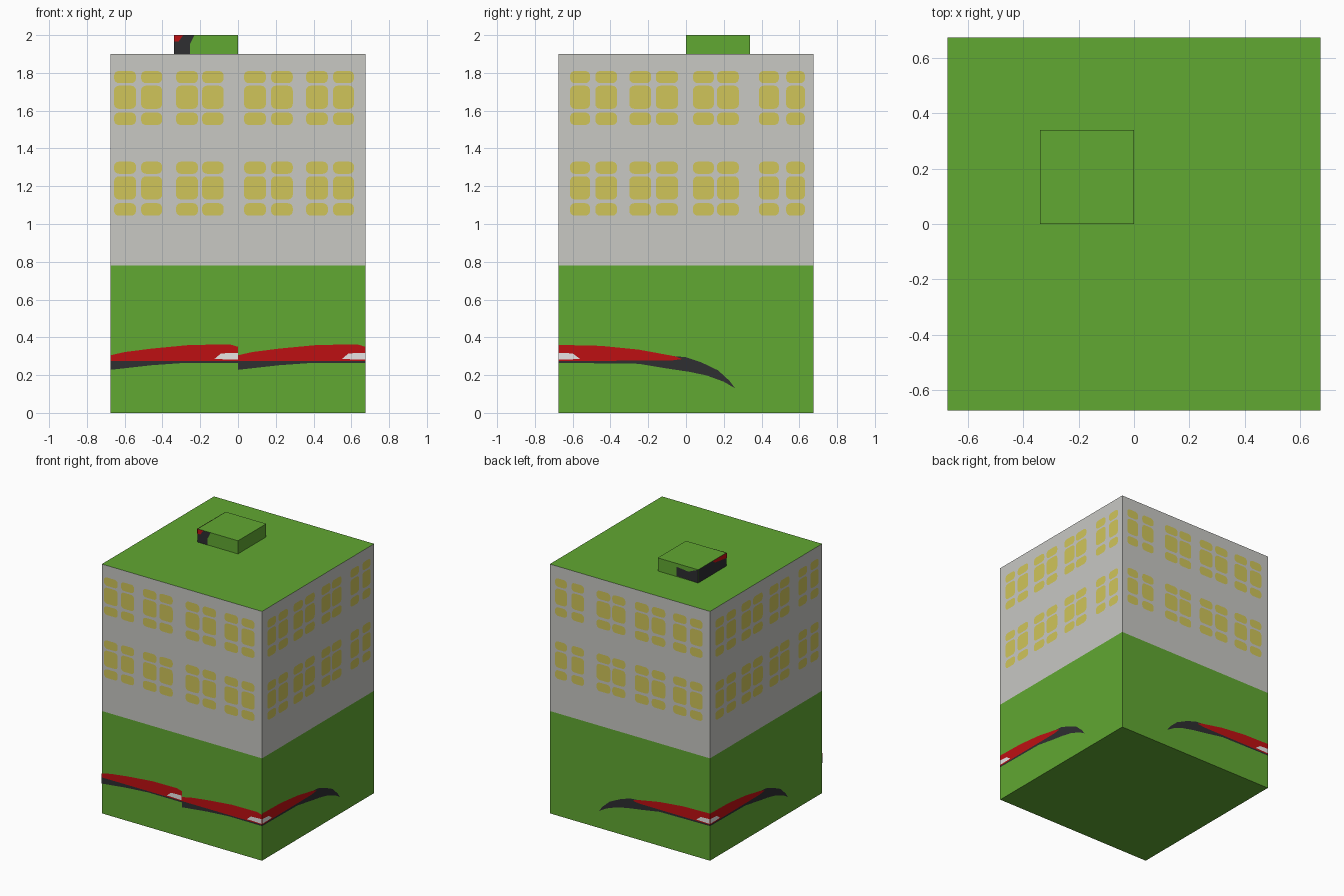
import bpy, bmesh, math
from mathutils import Vector

if "Cube" in bpy.data.objects:
    bpy.data.objects.remove(bpy.data.objects["Cube"])

H, TOP, BAND = 0.675, 1.9, 0.78


def mat(name, rgb):
    lin = [((c / 255 + 0.055) / 1.055) ** 2.4 if c > 10 else c / 255 / 12.92 for c in rgb]
    m = bpy.data.materials.new(name)
    m.diffuse_color = (*lin, 1)
    m.use_nodes = True
    m.node_tree.nodes["Principled BSDF"].inputs["Base Color"].default_value = m.diffuse_color
    return m


GREEN = mat("green", (97, 168, 50))
GREY = mat("light grey", (200, 200, 196))
YELLOW = mat("window yellow", (208, 197, 90))
RED = mat("red", (190, 16, 18))
BLACK = mat("black", (46, 46, 49))
WHITE = mat("white", (238, 236, 236))


def finish(bm, name, mats):
    me = bpy.data.meshes.new(name)
    bm.to_mesh(me)
    bm.free()
    for m in mats:
        me.materials.append(m)
    ob = bpy.data.objects.new(name, me)
    bpy.context.collection.objects.link(ob)
    return ob


def box(bm, x0, x1, y0, y1, z0, z1):
    vs = bmesh.ops.create_cube(bm, size=1)["verts"]
    for v in vs:
        v.co = ((x0 + x1) / 2 + v.co.x * (x1 - x0),
                (y0 + y1) / 2 + v.co.y * (y1 - y0),
                (z0 + z1) / 2 + v.co.z * (z1 - z0))


# (outward direction, direction of "right" when seen from outside)
SIDES = {"front": ((0, -1, 0), (1, 0, 0)), "right": ((1, 0, 0), (0, 1, 0)),
         "back": ((0, 1, 0), (-1, 0, 0)), "left": ((-1, 0, 0), (0, -1, 0))}


def plate(bm, side, pts, off=0.002, flip=False, shift=0, centre=(0, 0), half=H):
    """Flat painted face on one wall; pts are (along, height)."""
    out, right = (Vector(v) for v in SIDES[side])
    c = Vector((*centre, 0)) + out * (half + off)
    k = -1 if flip else 1
    f = bm.faces.new([bm.verts.new(c + right * (k * s + shift) + Vector((0, 0, z)))
                      for s, z in pts])
    f.normal_update()
    if f.normal.dot(out) < 0:
        f.normal_flip()


def rounded(s0, s1, z0, z1, r=0.025):
    pts = []
    for i, (cx, cz) in enumerate([(s1 - r, z1 - r), (s0 + r, z1 - r),
                                  (s0 + r, z0 + r), (s1 - r, z0 + r)]):
        for j in range(5):
            a = math.pi / 2 * (i + j / 4)
            pts.append((cx + r * math.cos(a), cz + r * math.sin(a)))
    return pts


# Main block: green base and roof, grey walls between
bm = bmesh.new()
box(bm, -H, H, -H, H, 0, TOP)
bmesh.ops.bisect_plane(bm, geom=bm.verts[:] + bm.edges[:] + bm.faces[:],
                       plane_co=(0, 0, BAND), plane_no=(0, 0, 1))
for f in bm.faces:
    f.material_index = int(BAND < f.calc_center_median().z < TOP - 0.01)
finish(bm, "main_block", [GREEN, GREY])

# Small roof box
bm = bmesh.new()
box(bm, -0.34, 0, 0, 0.34, TOP, 2.0)
finish(bm, "roof_box", [GREEN])

# Windows: pairs of panes, three panes high, two storeys
FRONT_COLS = [(-0.656, -0.54), (-0.513, -0.402), (-0.328, -0.212), (-0.19, -0.076),
              (0.032, 0.148), (0.175, 0.29), (0.36, 0.476), (0.503, 0.614)]
SIDE_COLS = [(-0.614, -0.508), (-0.48, -0.365), (-0.30, -0.185), (-0.16, -0.042),
             (0.037, 0.148), (0.164, 0.28), (0.386, 0.492), (0.53, 0.63)]
ROWS = [(1.746, 1.81), (1.61, 1.732), (1.524, 1.59)]
bm = bmesh.new()
for side in SIDES:
    for s0, s1 in (FRONT_COLS if side == "front" else SIDE_COLS):
        for z0, z1 in ROWS:
            for drop in (0, 0.48):
                plate(bm, side, rounded(s0, s1, z0 - drop, z1 - drop), flip=side == "back")
finish(bm, "windows", [YELLOW])

# Painted stripes: red body, black tail, white tip
SIDE_RED = [(-0.675, 0.275), (-0.675, 0.36), (-0.45, 0.355), (-0.25, 0.335), (-0.06, 0.30),
            (-0.02, 0.285), (-0.08, 0.277)]
SIDE_BLACK = [(-0.675, 0.265), (-0.675, 0.275), (-0.08, 0.277), (-0.02, 0.285), (-0.06, 0.30),
              (0.0, 0.295), (0.08, 0.268), (0.17, 0.225), (0.23, 0.17), (0.26, 0.13),
              (0.2, 0.165), (0.11, 0.198), (0.02, 0.217), (-0.10, 0.235), (-0.25, 0.26)]
SIDE_WHITE = [(-0.675, 0.282), (-0.675, 0.318), (-0.6, 0.315), (-0.56, 0.285)]
FRONT_RED = [(-0.675, 0.275), (-0.675, 0.305), (-0.6, 0.322), (-0.46, 0.34), (-0.25, 0.36),
             (-0.04, 0.362), (0, 0.35), (0, 0.275)]
FRONT_BLACK = [(-0.675, 0.228), (-0.675, 0.275), (0, 0.275), (0, 0.265), (-0.28, 0.265),
               (-0.46, 0.252)]
FRONT_WHITE = [(0, 0.282), (0, 0.318), (-0.09, 0.315), (-0.125, 0.285)]
for name, m, off, fp, sp in (("red_stripe", RED, 0.002, FRONT_RED, SIDE_RED),
                             ("black_stripe", BLACK, 0.002, FRONT_BLACK, SIDE_BLACK),
                             ("white_stripe_tip", WHITE, 0.004, FRONT_WHITE, SIDE_WHITE)):
    bm = bmesh.new()
    for shift in (0, H):
        plate(bm, "front", fp, off, shift=shift)
    for side in ("right", "back", "left"):
        plate(bm, side, sp, off, flip=side == "back")
    finish(bm, name, [m])

# Painted corner of the roof box
box_at = dict(centre=(-0.17, 0.17), half=0.17)
bm = bmesh.new()
plate(bm, "front", [(-0.17, 1.9), (-0.085, 1.9), (-0.085, 1.95), (-0.06, 2.0), (-0.17, 2.0)], **box_at)
plate(bm, "left", [(-0.17, 1.9), (0.17, 1.9), (0.17, 2.0), (-0.17, 2.0)], **box_at)
plate(bm, "back", [(-0.01, 1.905), (0.17, 1.9), (0.17, 2.0), (0.09, 1.965), (-0.01, 1.975)], **box_at)
finish(bm, "roof_box_black_patch", [BLACK])
bm = bmesh.new()
plate(bm, "front", [(-0.17, 1.965), (-0.145, 1.965), (-0.12, 2.0), (-0.17, 2.0)], 0.004, **box_at)
plate(bm, "left", [(0.0, 2.0), (0.03, 1.98), (0.17, 1.962), (0.17, 2.0)], 0.004, **box_at)
finish(bm, "roof_box_red_patch", [RED])
